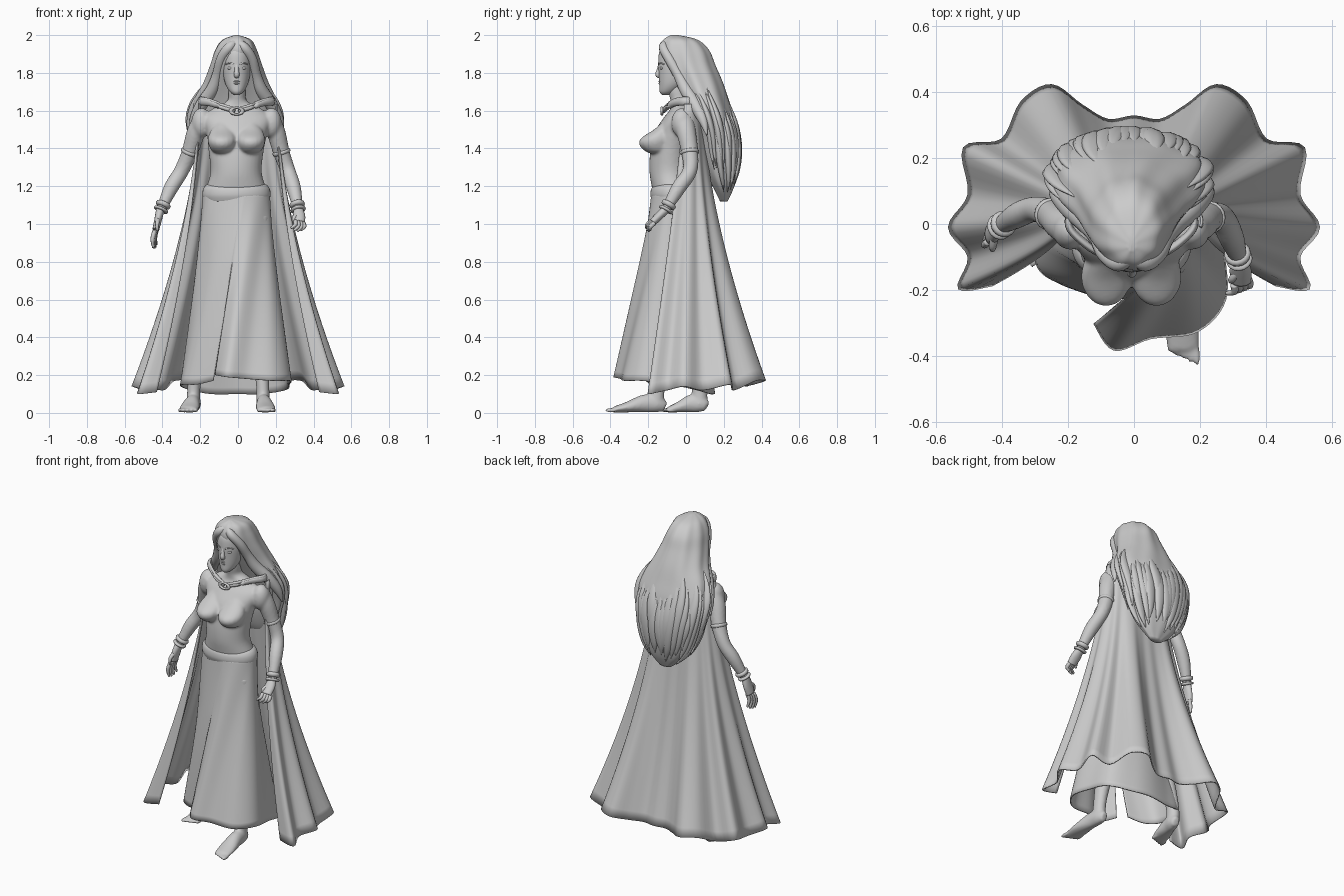
import bpy, bmesh, math, random
from mathutils import Vector

if "Cube" in bpy.data.objects:
    bpy.data.objects.remove(bpy.data.objects["Cube"])
random.seed(4)

grey = bpy.data.materials.new("plain grey")
grey.use_nodes = True
COLOUR = (0.6, 0.6, 0.6, 1)
grey.diffuse_color = COLOUR
grey.node_tree.nodes["Principled BSDF"].inputs["Base Color"].default_value = COLOUR


def spline(rows, t):
    """Catmull-Rom value of a list of tuples at t in 0..1."""
    f = t * (len(rows) - 1)
    i = min(int(f), len(rows) - 2)
    f -= i
    a, b, c, d = (rows[max(0, min(len(rows) - 1, i + k))] for k in (-1, 0, 1, 2))
    return [q + f * (r - p + f * (2 * p - 5 * q + 4 * r - s + f * (3 * (q - r) + s - p))) / 2
            for p, q, r, s in zip(a, b, c, d)]


def finish(name, bm):
    bmesh.ops.recalc_face_normals(bm, faces=bm.faces)
    mesh = bpy.data.meshes.new(name)
    bm.to_mesh(mesh)
    bm.free()
    mesh.materials.append(grey)
    mesh.shade_smooth()
    ob = bpy.data.objects.new(name, mesh)
    bpy.context.collection.objects.link(ob)
    return ob


def bridge(bm, rings, closed):
    for a, b in zip(rings, rings[1:]):
        n = len(a)
        for j in range(n if closed else n - 1):
            k = (j + 1) % n
            bm.faces.new((a[j], a[k], b[k], b[j]))


def add_tube(bm, rows, sides=16, steps=5, flat=False, ripple=0):
    """Loft ellipses (x, y, z, half width, half depth) along a smooth path."""
    count = steps * (len(rows) - 1)
    pts = [spline(rows, i / count) for i in range(count + 1)]
    rings = []
    for i, p in enumerate(pts):
        side, deep = Vector((1, 0, 0)), Vector((0, 1, 0))
        if not flat:
            tan = (Vector(pts[min(i + 1, count)][:3]) - Vector(pts[max(i - 1, 0)][:3])).normalized()
            ref = side if abs(tan.x) < 0.85 else Vector((0, 0, 1))
            side = (ref - tan * ref.dot(tan)).normalized()
            deep = tan.cross(side)
        ring = []
        for j in range(sides):
            a = math.tau * j / sides
            w = 1 + ripple * math.sin(9 * a + i * 0.12)
            ring.append(bm.verts.new(Vector(p[:3]) + w * (side * math.cos(a) * max(p[3], 0.001)
                                                          + deep * math.sin(a) * max(p[4], 0.001))))
        rings.append(ring)
    bridge(bm, rings, True)
    bm.faces.new(rings[0])
    bm.faces.new(rings[-1])


def add_ball(bm, centre, size):
    made = bmesh.ops.create_uvsphere(bm, u_segments=20, v_segments=12, radius=1)
    for v in made["verts"]:
        v.co = Vector(c * s for c, s in zip(v.co, size)) + Vector(centre)


def tube(name, rows, **kw):
    bm = bmesh.new()
    add_tube(bm, rows, **kw)
    return finish(name, bm)


# Body: torso, bust, arms and legs fused into one skin
body = bmesh.new()
add_tube(body, [(-.01, -.07, 1.05, .155, .095), (-.01, -.07, 1.16, .165, .105), (-.01, -.085, 1.27, .136, .108),
                (-.01, -.08, 1.38, .145, .11), (-.005, -.06, 1.48, .16, .11), (-.005, -.04, 1.56, .18, .08),
                (-.005, -.025, 1.61, .13, .058), (-.005, -.03, 1.65, .054, .052),
                (-.005, -.045, 1.7, .046, .048), (-.005, -.05, 1.77, .046, .046)], sides=32, flat=True)
for s in (-1, 1):
    # bust, sloping softly from the chest down
    add_tube(body, [(-.008 + s * x, y, z, a, b) for x, y, z, a, b in
                    ((.075, -.1, 1.545, .02, .02), (.075, -.125, 1.5, .058, .045), (.076, -.155, 1.455, .076, .083),
                     (.076, -.162, 1.42, .072, .086), (.074, -.15, 1.385, .054, .066), (.07, -.14, 1.368, .02, .03))], flat=True)
    add_ball(body, (-.008 + s * .185, -.02, 1.535), (.054, .058, .08))
right_arm = [(-.17, -.02, 1.58, .05, .055), (-.22, 0, 1.49, .05, .052), (-.255, .03, 1.38, .044, .045),
             (-.3, .045, 1.28, .04, .039), (-.355, .025, 1.19, .039, .039), (-.41, -.01, 1.07, .025, .025)]
left_arm = [(.16, -.02, 1.58, .05, .055), (.2, 0, 1.49, .05, .052), (.23, .02, 1.38, .044, .045),
            (.265, .02, 1.28, .04, .039), (.295, -.04, 1.19, .039, .039), (.32, -.11, 1.07, .025, .025)]
for arm in (right_arm, left_arm):
    add_tube(body, arm)
left_leg = [(.09, -.08, 1.05, .085, .09), (.1, -.1, .7, .075, .08), (.11, -.12, .4, .055, .06),
            (.13, -.15, .16, .036, .043), (.132, -.16, .05, .037, .043)]
right_leg = [(-.1, -.06, 1.05, .085, .09), (-.13, -.03, .7, .075, .08), (-.18, .04, .4, .055, .06),
             (-.23, .07, .16, .036, .043), (-.235, .07, .05, .037, .043)]
for leg in (left_leg, right_leg):
    add_tube(body, leg, flat=True)
for s, heel, toe in ((-1, (.13, -.11), (.15, -.38)), (1, (-.225, .11), (-.265, -.09))):
    h, d = Vector((*heel, 0)), Vector((toe[0] - heel[0], toe[1] - heel[1], 0))
    add_tube(body, [(*(h + d * t).xy, z, w, z - .002) for t, z, w in
                    ((0, .03, .02), (.15, .046, .036), (.4, .05, .04), (.75, .03, .052), (1, .018, .047))])
    for k in range(5):
        add_ball(body, h + d * (1.07 - .035 * k) + Vector((s * (k - 2) * .02, 0, .014)), (.0105, .032, .013))
skin = finish("body", body)
m = skin.modifiers.new("fuse", "REMESH")
m.mode, m.voxel_size, m.use_smooth_shade = "VOXEL", .007, True
m = skin.modifiers.new("soften", "SMOOTH")
m.iterations, m.factor = 10, .5

# Hands: palm, four fingers and a thumb
for name, wrist, knuckle, tip, across in (
        ("right_hand", (-.41, -.01, 1.08), (-.435, -.03, .97), (-.44, -.03, .87), (.004, .014, .004)),
        ("left_hand", (.32, -.105, 1.08), (.325, -.175, 1.01), (.305, -.2, .96), (.013, .005, -.003))):
    wrist, knuckle, tip, across = map(Vector, (wrist, knuckle, tip, across))
    hand = bmesh.new()
    wide = (.02, .036) if tip.x < 0 else (.033, .022)
    add_tube(hand, [(*wrist, .023, .023), (*wrist.lerp(knuckle, .5), *wide), (*knuckle, *(w * .9 for w in wide))])
    for k in (-1.5, -.5, .5, 1.5):
        base, end = knuckle + across * k * 1.1, tip + across * k * 1.3 + Vector((0, 0, abs(k) * .008))
        mid = base.lerp(end, .5) + Vector((-.008 if tip.x < 0 else .012, -.008, 0))
        add_tube(hand, [(*base, .012, .012), (*mid, .011, .011), (*end, .006, .006)], sides=8, steps=4)
    thumb = wrist.lerp(knuckle, .4)
    add_tube(hand, [(*thumb, .015, .015), (*(thumb - across * 2 + Vector((0, -.025, -.025))), .011, .011),
                    (*(thumb - across * 2 + Vector((0, -.03, -.065))), .006, .006)], sides=8)
    finish(name, hand)

# Armlets and bracelets: short bands around the arms
for label, arm in (("right", right_arm), ("left", left_arm)):
    for part, at, grow in (("armlet", .4, .004), ("upper_bracelet", .935, .01), ("lower_bracelet", .985, .013)):
        rows = [spline(arm, at + d) for d in (-.02, -.012, .012, .02)]
        for r, g in zip(rows, (-.004, grow, grow, -.004)):
            r[3] += g
            r[4] += g
        tube(f"{label}_{part}", rows, steps=2)

# Head with nose, eyes, lips and brows
head = bmesh.new()
add_tube(head, [(-.007, -.11, 1.683, .012, .016), (-.007, -.095, 1.7, .036, .044), (-.007, -.075, 1.737, .058, .066),
                (-.007, -.06, 1.79, .071, .084), (-.007, -.052, 1.85, .077, .095), (-.007, -.045, 1.91, .074, .096),
                (-.007, -.04, 1.96, .05, .07)], sides=32, flat=True)
add_tube(head, [(-.007, -.136, 1.85, .013, .009), (-.007, -.142, 1.815, .012, .013), (-.007, -.147, 1.79, .015, .015),
                (-.007, -.134, 1.777, .011, .008)], sides=16)
for z, w in ((1.744, .016), (1.755, .02)):
    add_ball(head, (-.007, -.135, z), (w, .01, .006))
for s in (-1, 1):
    add_ball(head, (-.007 + s * .033, -.128, 1.825), (.017, .011, .008))
    add_tube(head, [(-.007 + s * x, y, z, .005, .004) for x, y, z in
                    ((.015, -.142, 1.846), (.035, -.135, 1.852), (.056, -.114, 1.845))], sides=8)
finish("head", head)

# Hair: one full mass, a parted fringe and loose locks
mass = [(-.007, -.06, 2, .01, .02), (-.007, -.03, 1.975, .075, .09), (-.012, -.01, 1.92, .11, .13),
        (-.012, .02, 1.84, .137, .135), (-.012, .065, 1.75, .17, .13), (-.015, .105, 1.66, .215, .122),
        (-.015, .14, 1.57, .232, .118), (-.015, .165, 1.47, .215, .112), (-.012, .175, 1.37, .192, .106),
        (-.008, .185, 1.27, .165, .086), (0, .198, 1.19, .12, .053), (.005, .2, 1.12, .04, .02)]
tube("hair", mass, sides=72, flat=True, ripple=.025)
fringe = bmesh.new()
for s in (-1, 1):
    add_tube(fringe, [(-.007 + s * x, y, z, r, r) for x, y, z, r in
                      ((.002, -.1, 1.96, .018), (.04, -.118, 1.935, .026), (.08, -.088, 1.875, .027), (.102, -.04, 1.79, .028),
                       (.13, 0, 1.71, .034), (.185, .05, 1.63, .034), (.225, .09, 1.55, .025), (.245, .11, 1.47, .003))])
finish("hair_fringe", fringe)
locks = bmesh.new()
for k in range(26):
    a = math.radians(-20 + 220 * k / 25)
    start, end = random.uniform(.36, .55), random.uniform(.78, .97)
    sway = random.uniform(-.03, .03)
    rows = []
    for j in range(6):
        x, y, z, w, d = spline(mass, start + (end - start) * j / 5)
        out = .95 + .015 * j + (.1 if j == 5 else 0)
        r = (.004, .024, .036, .034, .022, .002)[j]
        rows.append((x + w * out * math.cos(a + sway * j), y + d * min(out, 1) * math.sin(a + sway * j), z, r, r * .5))
    add_tube(locks, rows, sides=10, steps=4)
finish("hair_locks", locks)


def drape(name, hem, top, z_top, power, front_power, columns, lines, wrap=False):
    """Cloth hanging from an upper edge to a shaped hem; a wrap closes onto its first edge above the slit."""
    bm, rings = bmesh.new(), []
    for i in range(lines + 1):
        t = i / lines
        row = []
        for j in range(columns + 1):
            u = j / columns
            x, y, z = spline(hem, u)
            tx, ty = top(u)
            g = t ** (front_power if y < ty else power)
            p = Vector((tx + (x - tx) * t ** power, ty + (y - ty) * g, z_top + (z - z_top) * t))
            if wrap and u > .8:
                opening = max(0, (t - .38) / .62)
                p = p.lerp(row[0], (u - .8) / .2 * (1 - opening ** .8))
            row.append(p)
        rings.append([bm.verts.new(p) for p in row])
    bridge(bm, rings, False)
    bmesh.ops.remove_doubles(bm, verts=bm.verts, dist=.0001)
    ob = finish(name, bm)
    m = ob.modifiers.new("thickness", "SOLIDIFY")
    m.thickness, m.offset = .008, 0


# Skirt: a wrapped cloth, slit at the front
skirt_hem = [(-.12, -.3, .2), (-.06, -.38, .19), (.05, -.345, .18), (.19, -.325, .17), (.275, -.23, .17), (.27, -.08, .15),
             (.25, .06, .12), (.12, .13, .1), (0, .15, .1), (-.14, .13, .1), (-.25, .1, .12), (-.3, -.02, .14),
             (-.29, -.13, .15), (-.22, -.18, .15), (-.13, -.21, .17)]


def waist(u):
    a = -math.pi / 2 + .22 + u * math.tau
    return -.008 + .173 * math.cos(a), -.07 + .11 * math.sin(a)


drape("skirt", skirt_hem, waist, 1.175, 1, 1, 84, 30, wrap=True)
tube("waistband", [(-.008, -.07, z, r, r - .062) for z, r in ((1.12, .17), (1.15, .18), (1.18, .178), (1.2, .168), (1.21, .155))],
     sides=40, flat=True)

# Cape: scalloped hem, open at the front
half = [(.43, -.185, .11), (.53, -.195, .1), (.5, -.1, .12), (.56, -.01, .14), (.5, .09, .12), (.515, .23, .15),
        (.4, .255, .12), (.34, .37, .17), (.25, .42, .17), (.16, .36, .15), (.08, .315, .14)]
cape_hem = half + [(0, .325, .14)] + [(-x, y, z) for x, y, z in reversed(half)]


def shoulders(u):
    a = math.radians(-12 + 204 * u)
    return .205 * math.cos(a), .01 + .085 * math.sin(a)


drape("cape", cape_hem, shoulders, 1.635, 1.6, 1.1, 110, 28)

# Collar: folded cloth over the shoulders, meeting at a clasp
collar = bmesh.new()
for s in (-1, 1):
    for lift, size in ((0, .012), (.011, .009)):
        add_tube(collar, [(-.007 + s * x, y, z + lift, size, size * r) for x, y, z, r in
                          ((.01, -.118, 1.598, .8), (.07, -.1, 1.616, 1.2), (.14, -.06, 1.64, 1.5), (.19, -.005, 1.648, 1.7),
                           (.165, .05, 1.64, 1.7), (.08, .08, 1.632, 1.7), (0, .085, 1.632, 1.7))], sides=12)
finish("collar", collar)
bpy.ops.mesh.primitive_torus_add(location=(-.007, -.128, 1.598), rotation=(math.pi / 2, 0, 0),
                                 major_radius=.022, minor_radius=.008, major_segments=24, minor_segments=8)
clasp = bpy.context.object
clasp.name = "clasp"
clasp.scale = (1.4, .8, 1)
clasp.data.materials.append(grey)
clasp.data.shade_smooth()
